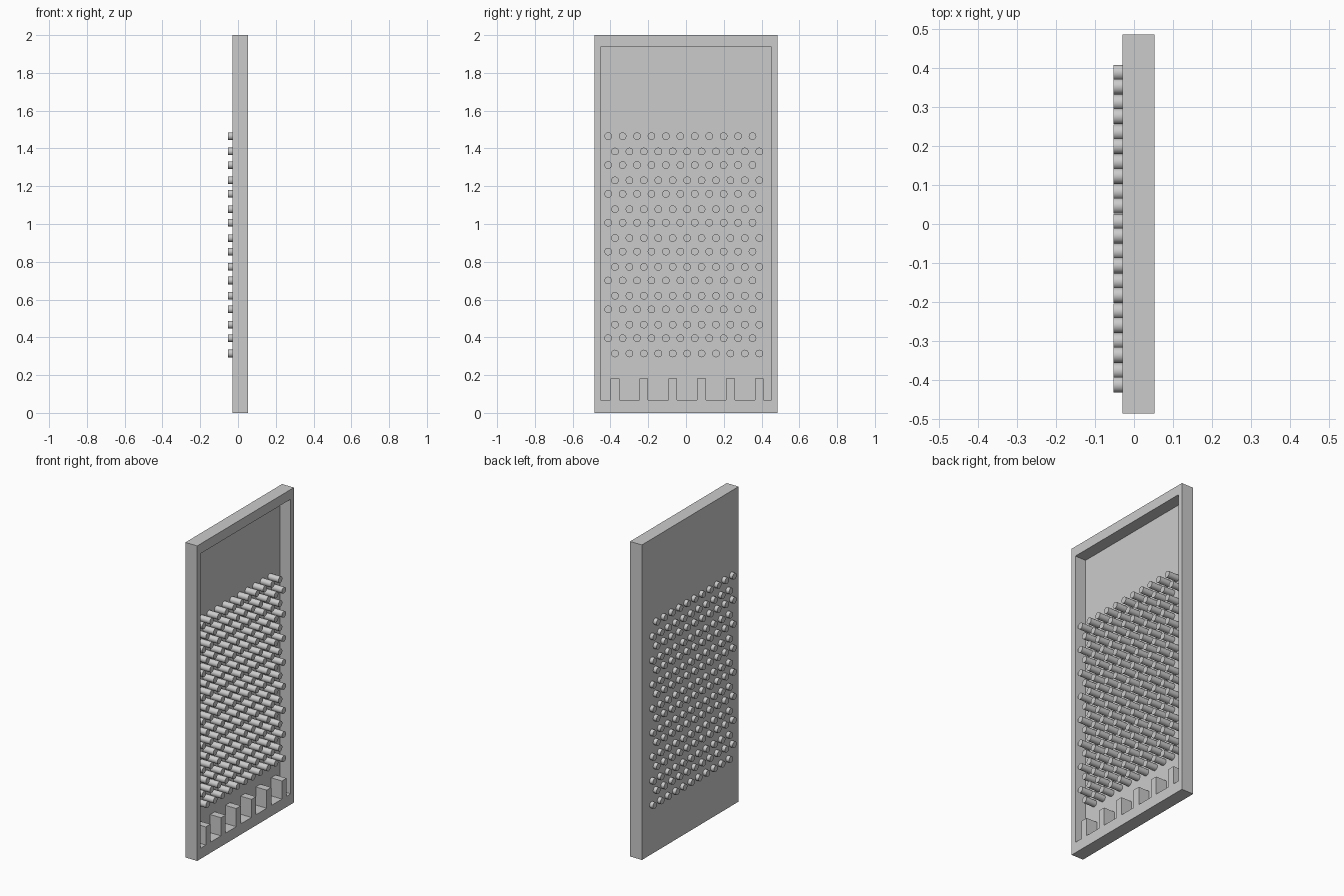
import bpy, bmesh
from mathutils import Matrix

if "Cube" in bpy.data.objects:
    bpy.data.objects.remove(bpy.data.objects["Cube"])

HALF_Y, TOP = 0.485, 2.0            # outer size of the board
IN_Y, IN_Z0, IN_Z1 = 0.453, 0.068, 1.938   # opening in the frame
X_BACK, X_FRONT, X_PANEL = -0.03, 0.053, -0.023
STEP = 0.0764                       # peg spacing


def finish(name, bm):
    me = bpy.data.meshes.new(name)
    bm.to_mesh(me)
    bm.free()
    ob = bpy.data.objects.new(name, me)
    bpy.context.collection.objects.link(ob)
    return ob


def add_box(bm, x0, x1, y0, y1, z0, z1):
    centre = Matrix.Translation(((x0 + x1) / 2, (y0 + y1) / 2, (z0 + z1) / 2))
    size = Matrix.Diagonal((x1 - x0, y1 - y0, z1 - z0, 1))
    bmesh.ops.create_cube(bm, size=1, matrix=centre @ size)


# Tray: a solid slab whose front face is inset and pushed back to the panel
bm = bmesh.new()
outer = [(-HALF_Y, 0), (HALF_Y, 0), (HALF_Y, TOP), (-HALF_Y, TOP)]
inner = [(-IN_Y, IN_Z0), (IN_Y, IN_Z0), (IN_Y, IN_Z1), (-IN_Y, IN_Z1)]
loops = [[bm.verts.new((x, y, z)) for y, z in loop] for x, loop in
         ((X_BACK, outer), (X_FRONT, outer), (X_FRONT, inner), (X_PANEL, inner))]
for a, b in zip(loops, loops[1:]):
    for i in range(4):
        j = (i + 1) % 4
        bm.faces.new((a[i], a[j], b[j], b[i]))
bm.faces.new(loops[0])
bm.faces.new(loops[-1])
bmesh.ops.recalc_face_normals(bm, faces=bm.faces)
finish("framed_board", bm)

# Slot dividers along the bottom rail, flush with the frame front
bm = bmesh.new()
for i in range(6):
    y = -0.376 + i * 2 * STEP
    add_box(bm, X_PANEL, X_FRONT, y - 0.023, y + 0.023, IN_Z0, 0.183)
finish("slot_dividers", bm)

# Staggered pegs passing through the panel
bm = bmesh.new()
turn = Matrix.Rotation(1.5707963, 4, 'Y')
for pair in range(8):
    for y0, z0 in ((-0.412, 1.465), (-0.376, 1.384)):
        for i in range(11):
            pos = Matrix.Translation((-0.001, y0 + i * STEP, z0 - pair * 0.1528))
            bmesh.ops.create_cone(bm, cap_ends=True, segments=32, radius1=0.02,
                                  radius2=0.02, depth=0.104, matrix=pos @ turn)
pegs = finish("pegs", bm)
bpy.context.view_layer.objects.active = pegs
pegs.select_set(True)
bpy.ops.object.shade_smooth_by_angle()
